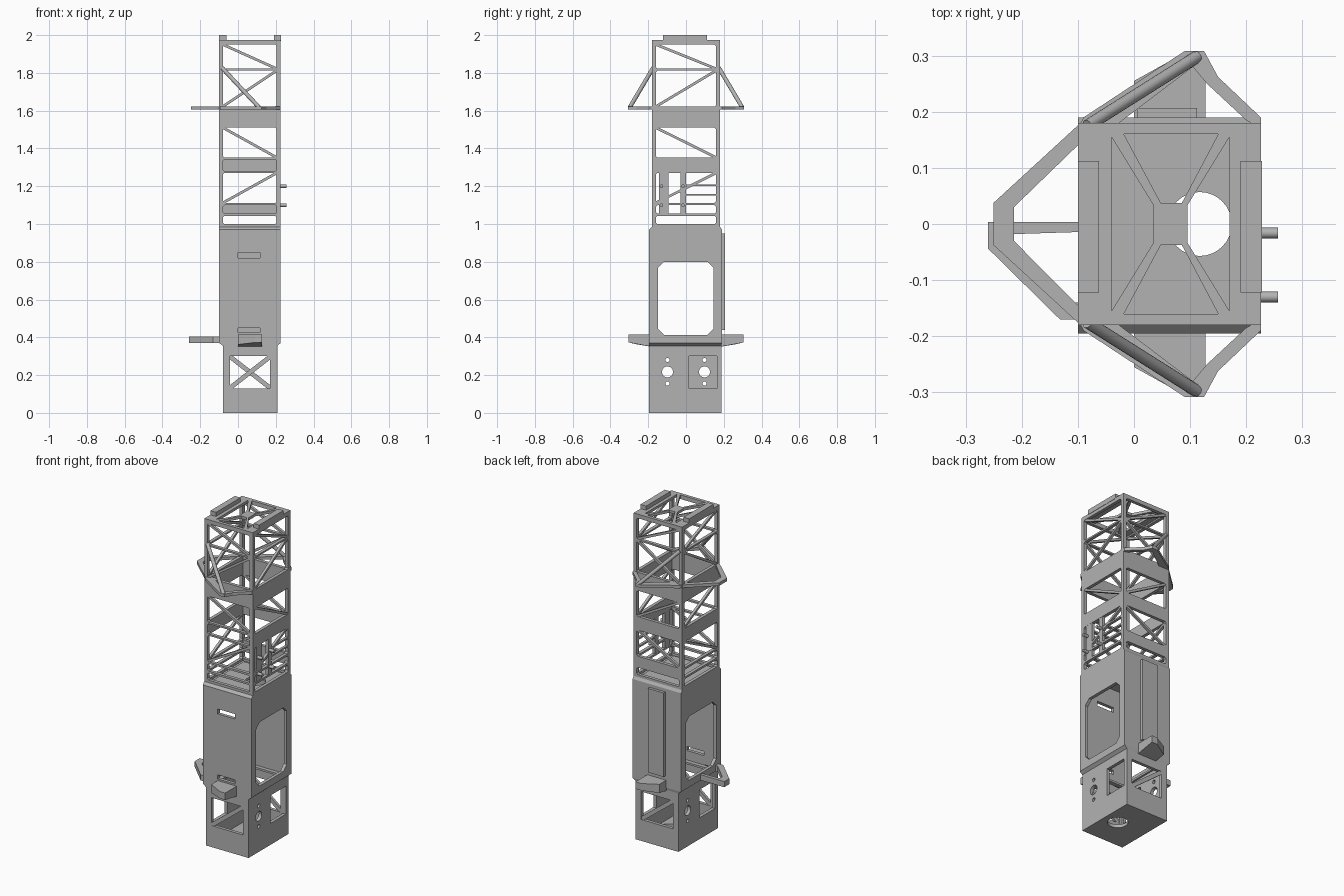
import bpy, bmesh, math
from mathutils import Matrix, Vector

if "Cube" in bpy.data.objects:
    bpy.data.objects.remove(bpy.data.objects["Cube"], do_unlink=True)

grey = bpy.data.materials.new("tower grey")
grey.use_nodes = True
grey.diffuse_color = (0.45, 0.45, 0.45, 1)
grey.node_tree.nodes["Principled BSDF"].inputs["Base Color"].default_value = (0.45, 0.45, 0.45, 1)

# Plane name -> axes that receive the (u, v, thickness) of a flat panel
AXES = {"front": ((1, 0, 0), (0, 0, 1), (0, -1, 0)),
        "side": ((0, 1, 0), (0, 0, 1), (1, 0, 0)),
        "flat": ((1, 0, 0), (0, 1, 0), (0, 0, 1))}
T = 0.02  # wall thickness


def add(name, mesh):
    mesh.materials.clear()
    mesh.materials.append(grey)
    ob = bpy.data.objects.new(name, mesh)
    bpy.context.collection.objects.link(ob)
    return ob


def rect(u0, u1, v0, v1, cut=0.0):
    if not cut:
        return [(u0, v0), (u1, v0), (u1, v1), (u0, v1)]
    return [(u0 + cut, v0), (u1 - cut, v0), (u1, v0 + cut), (u1, v1 - cut),
            (u1 - cut, v1), (u0 + cut, v1), (u0, v1 - cut), (u0, v0 + cut)]


def circle(u, v, r, n=24):
    return [(u + r * math.cos(i * math.tau / n), v + r * math.sin(i * math.tau / n)) for i in range(n)]


def panel(name, plane, at, loops, thick=T):
    """Flat plate with holes, centred at the given place on the plane's normal axis."""
    cu = bpy.data.curves.new(name, "CURVE")
    cu.dimensions, cu.fill_mode, cu.extrude = "2D", "BOTH", thick / 2
    for pts in loops:
        s = cu.splines.new("POLY")
        s.points.add(len(pts) - 1)
        for p, (u, v) in zip(s.points, pts):
            p.co = (u, v, 0, 1)
        s.use_cyclic_u = True
    tmp = bpy.data.objects.new("tmp", cu)
    bpy.context.collection.objects.link(tmp)
    bpy.context.view_layer.update()
    mesh = bpy.data.meshes.new_from_object(tmp.evaluated_get(bpy.context.evaluated_depsgraph_get()))
    bpy.data.objects.remove(tmp, do_unlink=True)
    normal = Vector(AXES[plane][2])
    m = Matrix(AXES[plane]).transposed().to_4x4()
    m.translation = Vector([abs(c) for c in normal]) * at
    mesh.transform(m)
    bm = bmesh.new()
    bm.from_mesh(mesh)
    bmesh.ops.remove_doubles(bm, verts=bm.verts, dist=1e-5)
    bmesh.ops.recalc_face_normals(bm, faces=bm.faces)
    for f in bm.faces:
        f.smooth = False
    bm.to_mesh(mesh)
    bm.free()
    return add(name, mesh)


def strip(name, plane, at, p, q, width=0.014, thick=0.016):
    p, q = Vector(p), Vector(q)
    n = (q - p).normalized().orthogonal() * width / 2
    return panel(name, plane, at, [[p + n, q + n, q - n, p - n]], thick)


def hull(name, pts):
    bm = bmesh.new()
    for p in pts:
        bm.verts.new(p)
    bmesh.ops.convex_hull(bm, input=bm.verts)
    mesh = bpy.data.meshes.new(name)
    bm.to_mesh(mesh)
    bm.free()
    return add(name, mesh)


def box(name, x0, x1, y0, y1, z0, z1):
    return hull(name, [(x, y, z) for x in (x0, x1) for y in (y0, y1) for z in (z0, z1)])


def rod(name, p, q, r, n=16):
    p, q = Vector(p), Vector(q)
    bpy.ops.mesh.primitive_cylinder_add(vertices=n, radius=r, depth=(q - p).length, location=(p + q) / 2,
                                        rotation=(q - p).to_track_quat("Z", "Y").to_euler())
    ob = bpy.context.object
    ob.name = name
    ob.data.materials.append(grey)
    bpy.ops.object.shade_smooth_by_angle()


def collar(name, lo, z0, hi, z1):
    """Sloped ring joining two rectangular sections."""
    verts = [(*p, z0) for p in rect(*lo)] + [(*p, z1) for p in rect(*hi)]
    mesh = bpy.data.meshes.new(name)
    mesh.from_pydata(verts, [], [(i, (i + 1) % 4, 4 + (i + 1) % 4, 4 + i) for i in range(4)])
    add(name, mesh)


LOWER = (-0.08, 0.208, -0.195, 0.187)
MID = (-0.10, 0.226, -0.195, 0.19)
UPPER = (-0.10, 0.226, -0.18, 0.18)
H = T / 2

# Lower base: floor with hole, front/back windows with one brace, side holes
bore = circle(0.117, 0, 0.057, 32)
x0, x1, y0, y1 = LOWER
panel("base_floor", "flat", H, [rect(x0 + T, x1 - T, y0 + T, y1 - T), bore])
for name, y, v in (("front", y0 + H, (0.13, 0.30)), ("back", y1 - H, (0.30, 0.13))):
    panel(f"base_{name}_wall", "front", y, [rect(x0, x1, 0, 0.355), rect(-0.042, 0.17, 0.13, 0.30)])
    strip(f"base_{name}_brace", "front", y, (-0.045, v[0]), (0.173, v[1]), 0.024)
for name, x, s in (("left", x1 - H, 1), ("right", x0 + H, -1)):
    holes = [circle(-0.098 * s, z, r) for z, r in ((0.217, 0.029), (0.155, 0.011), (0.28, 0.011))]
    a, b = sorted((0.016 * s, 0.163 * s))
    panel(f"base_{name}_wall", "side", x,
          [rect(y0 + T, y1 - T, 0, 0.355), rect(a, b, 0.13, 0.30)] + holes)
collar("base_collar", LOWER, 0.355, MID, 0.37)

# Middle body: slotted front, plain back, large chamfered side windows
x0, x1, y0, y1 = MID
panel("body_front_wall", "front", y0 + H, [rect(x0, x1, 0.37, 0.97), rect(0, 0.117, 0.82, 0.85),
                                           rect(0, 0.117, 0.425, 0.45)])
panel("body_back_wall", "front", y1 - H, [rect(x0, x1, 0.37, 0.97)])
for name, x in (("left", x1 - H), ("right", x0 + H)):
    panel(f"body_{name}_wall", "side", x, [rect(y0 + T, y1 - T, 0.37, 0.97),
                                           rect(-0.148, 0.145, 0.412, 0.80, 0.032)])
collar("body_collar", MID, 0.97, UPPER, 0.985)
panel("body_deck", "flat", 0.97, [rect(x0 + T, x1 - T, y0 + T, y1 - T), bore], 0.014)
panel("base_deck", "flat", 0.362, [rect(LOWER[0], LOWER[1], y0 + T, LOWER[3]), rect(-0.05, 0.18, -0.15, 0.15)], 0.012)
box("back_cover", 0.005, 0.112, 0.185, 0.207, 0.44, 0.95)

# Wedge ledges on front and back
for name, s in (("front", -1), ("back", 1)):
    outline = [(0, 0.18, 0.35), (0.127, 0.18, 0.35), (0, 0.255, 0.362),
               (0.09, 0.305, 0.373), (0.127, 0.305, 0.373)]
    hull(f"{name}_ledge", [(x, s * y, z) for x, y, b in outline for z in (b, 0.415)])

# Upper lattice tower: walls with stacked openings, each bay braced by a diagonal
x0, x1, y0, y1 = UPPER
bays = [(1.822, 1.95, -1), (1.622, 1.812, 1), (1.352, 1.51, -1), (1.112, 1.27, 1)]
slots = [(1.0, 1.043), (1.055, 1.10)]


def lattice(name, plane, at, outer, u0, u1, openings):
    panel(f"{name}_lattice", plane, at,
          [rect(*outer, 0.985, 1.975)] + [rect(u0, u1, a, b, 0.008) for a, b in openings])
    for i, (a, b, d) in enumerate(bays):
        ends = (a, b) if d > 0 else (b, a)
        strip(f"{name}_diagonal_{i}", plane, at, (u0, ends[0]), (u1, ends[1]))


main = [b[:2] for b in bays]
lattice("front", "front", y0 + H, (x0, x1), -0.08, 0.205, main + slots + [(1.28, 1.342)])
lattice("back", "front", y1 - H, (x0, x1), -0.08, 0.205, main + slots[:1])
for name, x in (("left", x1 - H), ("right", x0 + H)):
    lattice(name, "side", x, (y0 + T, y1 - T), -0.159, 0.159, main + slots)

# Equipment bars and pegs on the left side
for i, (a, b) in enumerate(((-0.142, -0.092), (-0.03, 0.0))):
    panel(f"left_upright_{i}", "side", x1 - H, [rect(a, b, 1.05, 1.275)], 0.018)
for z in (1.155, 1.205):
    strip(f"left_rung_{z}", "side", x1 - H, (-0.03, z), (0.162, z), 0.01)
for y in (-0.13, -0.016):
    for z in (1.10, 1.20):
        rod("peg", (x1 - 0.01, y, z), (0.257, y, z), 0.0095)

# Top plate with four trapezoid openings, and two rails
top = [[(-0.018, s * 0.16), (0.15, s * 0.16), (0.085, s * 0.037), (0.048, s * 0.037)] for s in (1, -1)]
top += [[(a, -0.155), (a, 0.155), (b, 0.033), (b, -0.033)] for a, b in ((-0.04, 0.035), (0.17, 0.095))]
panel("top_plate", "flat", 1.967, [rect(x0 + T, x1 - T, y0 + T, y1 - T)] + top, 0.016)
for name, a, b in (("left", 0.19, 0.228), ("right", -0.10, -0.062)):
    box(f"{name}_top_rail", a, b, -0.122, 0.112, 1.97, 2.0)

# Outrigger frames around the upper tower with tubular struts
panel("right_outrigger", "flat", 1.614,
      [[(-0.09, 0.185), (-0.25, 0.038), (-0.25, -0.038), (-0.09, -0.185), (-0.09, -0.155),
        (-0.214, -0.03), (-0.214, 0.03), (-0.09, 0.15)]], 0.018)
for name, s in (("front", -1), ("back", 1)):
    pts = [(-0.1, 0.17), (-0.09, 0.19), (0.09, 0.308), (0.125, 0.308), (0.15, 0.262), (0.226, 0.19),
           (0.226, 0.17), (0.2, 0.185), (0.13, 0.25), (0.105, 0.28), (-0.04, 0.17)]
    panel(f"{name}_outrigger", "flat", 1.614, [[(x, s * y) for x, y in pts]], 0.018)
    rod(f"{name}_strut", (-0.083, s * 0.175, 1.825), (0.112, s * 0.298, 1.617), 0.011)

# Lower hook handle on the right side
panel("lower_handle", "flat", 0.388,
      [[(-0.09, 0.004), (-0.26, 0.004), (-0.26, -0.044), (-0.132, -0.17), (-0.09, -0.17),
        (-0.09, -0.14), (-0.115, -0.14), (-0.214, -0.042), (-0.214, -0.018), (-0.09, -0.014)]], 0.034)
